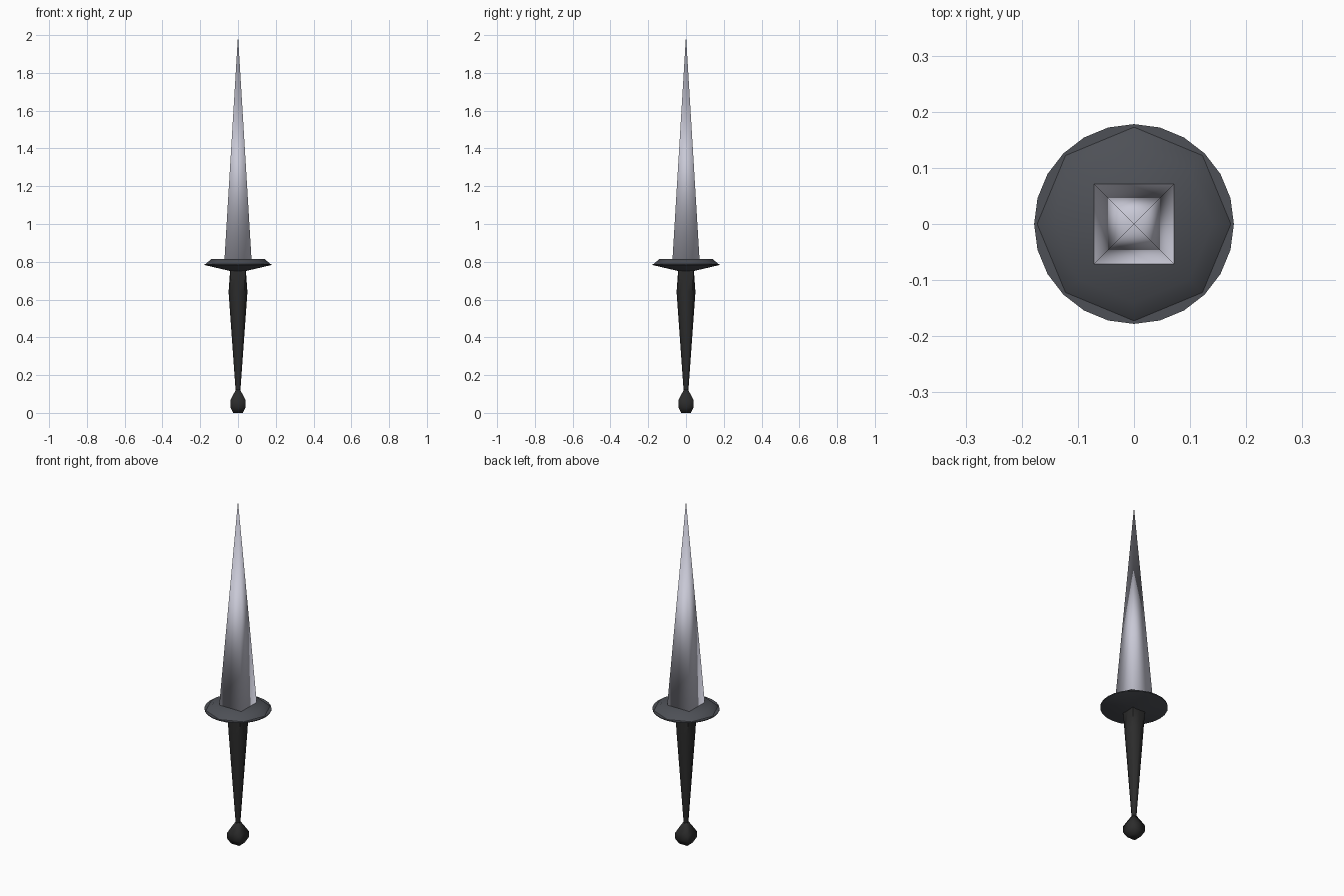
import bpy, bmesh, math

if "Cube" in bpy.data.objects:
    bpy.data.objects.remove(bpy.data.objects["Cube"])


def material(name, rgb):
    m = bpy.data.materials.new(name)
    m.diffuse_color = (*rgb, 1)
    m.use_nodes = True
    m.node_tree.nodes["Principled BSDF"].inputs["Base Color"].default_value = m.diffuse_color
    return m


STEEL = material("pale steel", (0.58, 0.58, 0.67))
IRON = material("dark iron", (0.075, 0.08, 0.093))
LEATHER = material("black leather", (0.025, 0.025, 0.025))


def circle(r, n):
    return [(r * math.cos(2 * math.pi * i / n), r * math.sin(2 * math.pi * i / n)) for i in range(n)]


def square(h):
    # eight points: axis midpoints and corners of a square
    return [(h, 0), (h, h), (0, h), (-h, h), (-h, 0), (-h, -h), (0, -h), (h, -h)]


def loft(name, rings, mat, angle=60):
    """Skin a stack of (outline, z) rings and cap both ends."""
    bm = bmesh.new()
    loops = [[bm.verts.new((x, y, z)) for x, y in outline] for outline, z in rings]
    for a, b in zip(loops, loops[1:]):
        n = len(a)
        for i in range(n):
            j = (i + 1) % n
            bm.faces.new((a[i], a[j], b[j], b[i]))
    bm.faces.new(loops[0][::-1])
    bm.faces.new(loops[-1])
    bmesh.ops.remove_doubles(bm, verts=bm.verts, dist=1e-5)
    bmesh.ops.recalc_face_normals(bm, faces=bm.faces)
    me = bpy.data.meshes.new(name)
    bm.to_mesh(me)
    bm.free()
    me.materials.append(mat)
    ob = bpy.data.objects.new(name, me)
    bpy.context.collection.objects.link(ob)
    bpy.ops.object.select_all(action='DESELECT')
    ob.select_set(True)
    bpy.context.view_layer.objects.active = ob
    bpy.ops.object.shade_smooth_by_angle(angle=math.radians(angle))
    return ob


# Blade: four-sided spike with softly shaded corners
bpy.ops.mesh.primitive_cone_add(vertices=4, radius1=0.072 * math.sqrt(2), radius2=0,
                                depth=1.195, location=(0, 0, 0.805 + 1.195 / 2),
                                rotation=(0, 0, math.pi / 4))
blade = bpy.context.object
blade.name = "blade"
blade.data.materials.append(STEEL)
bpy.ops.object.shade_smooth_by_angle(angle=math.radians(95))

# Guard: round dish below, octagonal cap above
loft("guard_dish", [(circle(0.045, 24), 0.752), (circle(0.178, 24), 0.783),
                    (circle(0.178, 24), 0.788)], IRON)
loft("guard_cap", [(circle(0.175, 8), 0.786), (circle(0.14, 8), 0.815)], IRON)

# Grip: square at the top, eight-sided swell, tapering to a thin neck
loft("grip", [(circle(0.012, 8), 0.11), (circle(0.05, 8), 0.64), (square(0.041), 0.765)], LEATHER)

# Pommel: rounded square knob
loft("pommel", [(square(0.026), 0.0), (square(0.041), 0.03), (square(0.041), 0.065),
                (square(0.026), 0.095), (square(0.01), 0.125)], LEATHER, 100)
